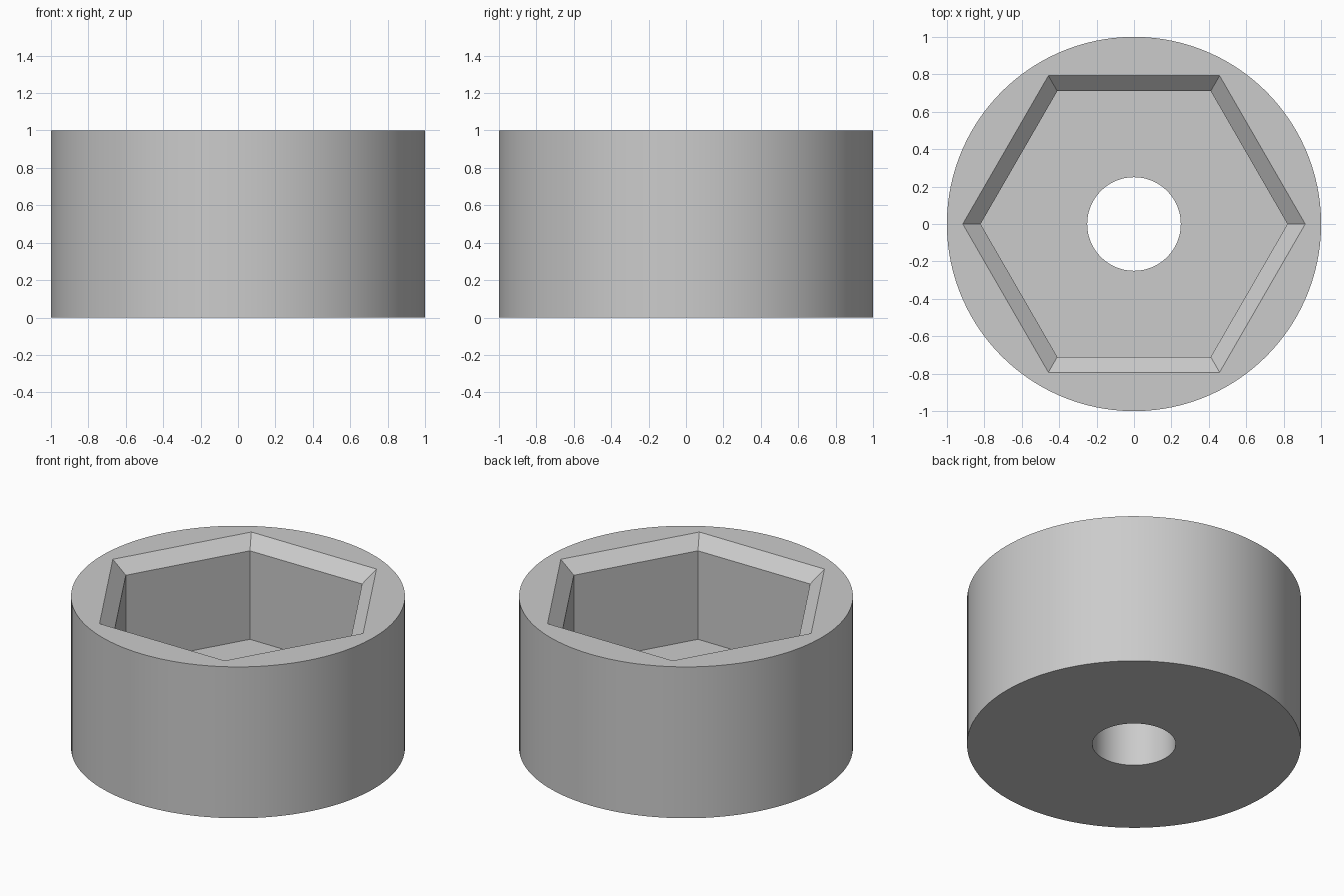
import bpy
import bmesh
from math import cos, sin, pi, radians

SEGMENTS = 120  # multiple of six, so every hexagon corner gets a vertex

cube = bpy.data.objects.get("Cube")
if cube:
    bpy.data.objects.remove(cube, do_unlink=True)

# Single grey material
grey = bpy.data.materials.new("light_grey")
grey.use_nodes = True
colour = (0.6, 0.6, 0.6, 1.0)
grey.diffuse_color = colour
grey.node_tree.nodes["Principled BSDF"].inputs["Base Color"].default_value = colour


def ring(bm, radius, z, hexagonal=False):
    """Closed loop of vertices on a circle, or on a hexagon of that corner radius."""
    verts = []
    for i in range(SEGMENTS):
        a = 2 * pi * i / SEGMENTS
        r = radius
        if hexagonal:
            r *= cos(pi / 6) / cos(a % (pi / 3) - pi / 6)
        verts.append(bm.verts.new((r * cos(a), r * sin(a), z)))
    return verts


bm = bmesh.new()
# Section of the socket, from the underside round to the through hole
rings = [
    ring(bm, 0.25, 0.0),            # hole, underside
    ring(bm, 1.0, 0.0),             # outer wall, bottom
    ring(bm, 1.0, 1.0),             # outer wall, top
    ring(bm, 0.915, 1.0, True),     # chamfer, top
    ring(bm, 0.82, 0.92, True),     # chamfer, bottom
    ring(bm, 0.82, 0.335, True),    # pocket floor edge
    ring(bm, 0.25, 0.335),          # hole, pocket side
]
for k, lower in enumerate(rings):
    upper = rings[(k + 1) % len(rings)]
    for i in range(SEGMENTS):
        j = (i + 1) % SEGMENTS
        bm.faces.new((lower[i], lower[j], upper[j], upper[i]))
bmesh.ops.recalc_face_normals(bm, faces=bm.faces)

mesh = bpy.data.meshes.new("hex_socket_body")
bm.to_mesh(mesh)
bm.free()
mesh.materials.append(grey)
body = bpy.data.objects.new("hex_socket_body", mesh)
bpy.context.collection.objects.link(body)

# Smooth round walls, crisp edges
bpy.ops.object.select_all(action='DESELECT')
body.select_set(True)
bpy.context.view_layer.objects.active = body
bpy.ops.object.shade_smooth_by_angle(angle=radians(30))
